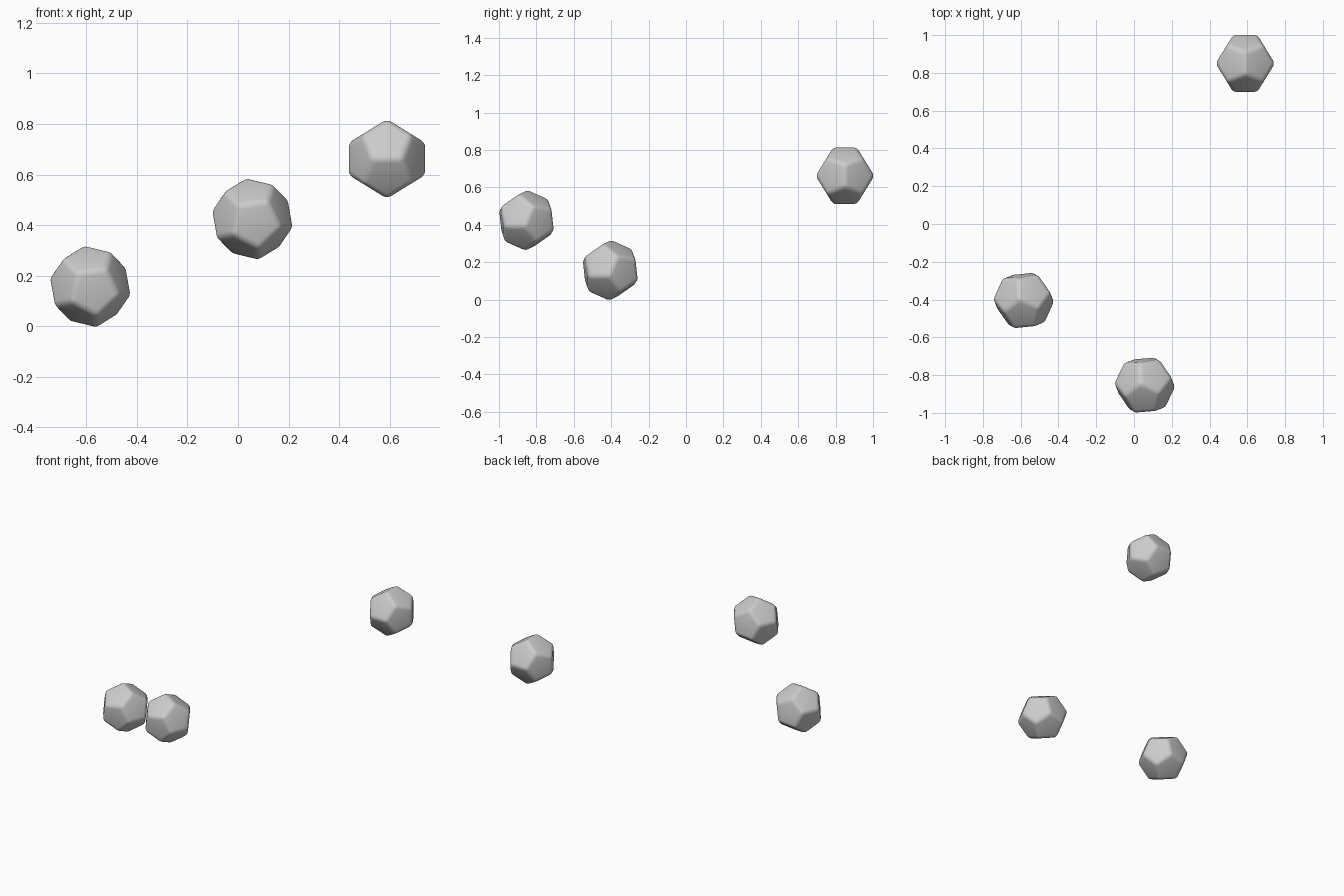
import bpy, bmesh, math
from mathutils import Matrix, Vector

if "Cube" in bpy.data.objects:
    bpy.data.objects.remove(bpy.data.objects["Cube"])

PHI = (1 + math.sqrt(5)) / 2
SIZE = 0.097


def dodecahedron_points():
    """Cube corners plus three golden rectangles."""
    pts = [Vector((x, y, z)) for x in (-1, 1) for y in (-1, 1) for z in (-1, 1)]
    for a in (-1 / PHI, 1 / PHI):
        for b in (-PHI, PHI):
            pts += [Vector((0, a, b)), Vector((a, b, 0)), Vector((b, 0, a))]
    return pts


def rounded_dodecahedron(name, center, rotation):
    bm = bmesh.new()
    for p in dodecahedron_points():
        bm.verts.new(rotation @ (p * SIZE))
    bmesh.ops.convex_hull(bm, input=bm.verts[:])
    # merge the hull triangles into pentagons
    bmesh.ops.dissolve_limit(bm, angle_limit=math.radians(5),
                             verts=bm.verts[:], edges=bm.edges[:])
    # soft rounded edges
    bmesh.ops.bevel(bm, geom=bm.edges[:] + bm.verts[:], offset=0.02,
                    offset_type='OFFSET', segments=4, profile=0.5,
                    affect='EDGES', clamp_overlap=True)
    bmesh.ops.recalc_face_normals(bm, faces=bm.faces[:])
    for f in bm.faces:
        f.smooth = True
    # centre on the bounding box
    mid = Vector([(max(v.co[i] for v in bm.verts) + min(v.co[i] for v in bm.verts)) / 2
                  for i in range(3)])
    bmesh.ops.translate(bm, verts=bm.verts[:], vec=-mid)
    mesh = bpy.data.meshes.new(name)
    bm.to_mesh(mesh)
    bm.free()
    ob = bpy.data.objects.new(name, mesh)
    ob.location = center
    bpy.context.collection.objects.link(ob)
    return ob


def facing_front(spin, yaw, pitch):
    """Turn one pentagon to the front, spin it, then tilt it slightly."""
    return (Matrix.Rotation(yaw, 3, 'Z') @ Matrix.Rotation(pitch, 3, 'X')
            @ Matrix.Rotation(math.radians(spin), 3, 'Y')
            @ Matrix.Rotation(math.atan(1 / PHI), 3, 'X'))


# three separate rounded stones
rounded_dodecahedron("low_stone", (-0.584, -0.405, 0.157), facing_front(28, 0.12, 0.13))
rounded_dodecahedron("middle_stone", (0.057, -0.853, 0.424), facing_front(28, 0.10, 0.13))
rounded_dodecahedron("high_stone", (0.589, 0.85, 0.662), Matrix.Identity(3))
